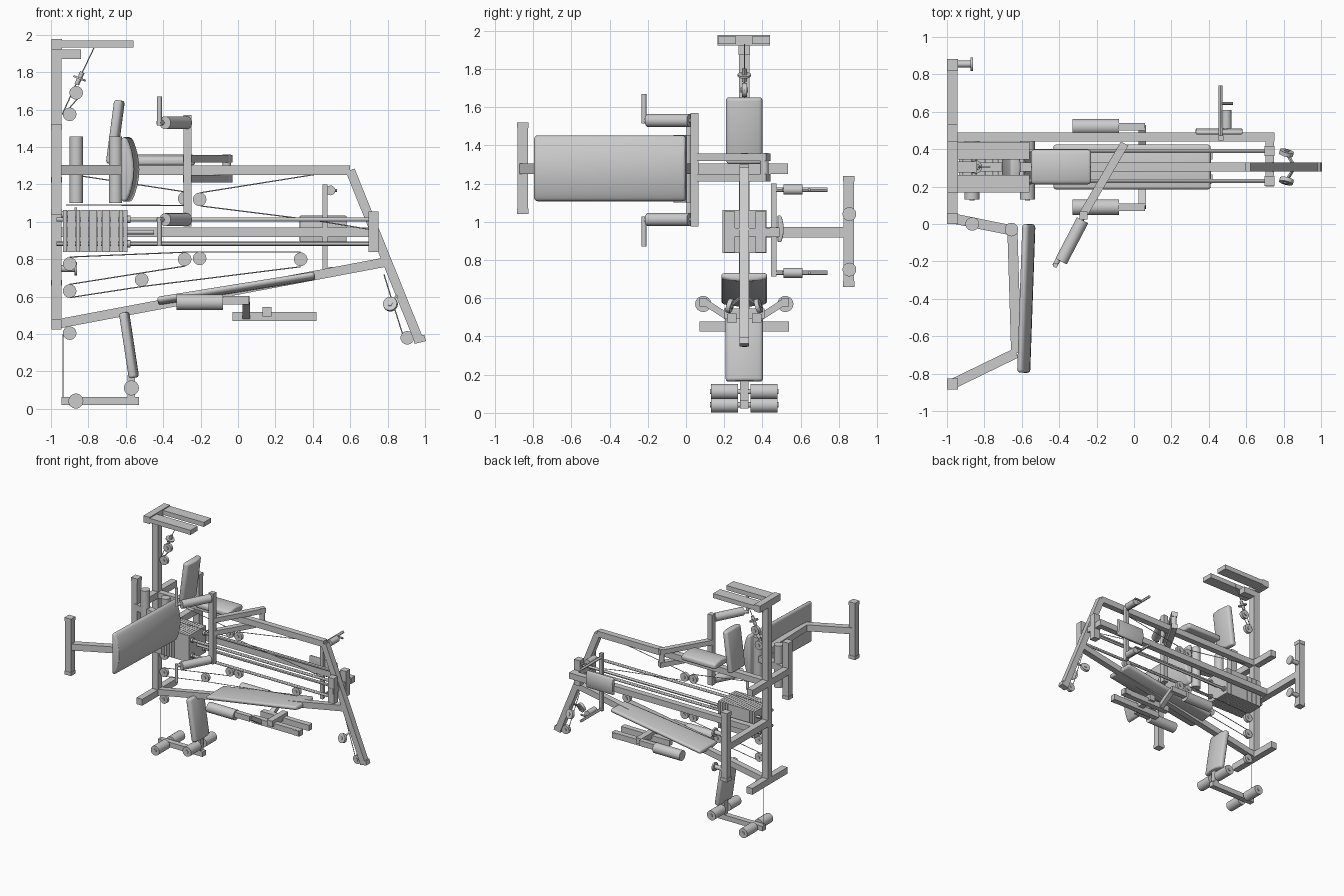
import bpy, bmesh, math
from mathutils import Vector as V, Matrix

if "Cube" in bpy.data.objects:
    bpy.data.objects.remove(bpy.data.objects["Cube"])

Y0 = 0.305          # centre plane of the frame
T = 0.054           # tube size


def finish(name, bm, mw, smooth=False):
    bmesh.ops.recalc_face_normals(bm, faces=bm.faces)
    me = bpy.data.meshes.new(name)
    bm.to_mesh(me)
    bm.free()
    me.transform(mw)
    ob = bpy.data.objects.new(name, me)
    bpy.context.collection.objects.link(ob)
    if smooth:
        bpy.context.view_layer.objects.active = ob
        bpy.ops.object.select_all(action='DESELECT')
        ob.select_set(True)
        bpy.ops.object.shade_smooth_by_angle()
    return ob


def frame(p, q, ref):
    p, q = V(p), V(q)
    d = (q - p).normalized()
    s = V(ref).cross(d).normalized()
    u = d.cross(s)
    m = Matrix((d, s, u)).transposed().to_4x4()
    m.translation = (p + q) / 2
    return m, (q - p).length


def beam(name, p, q, w=T, h=T, ref=(0, 1, 0)):
    if abs((V(q) - V(p)).normalized().dot(V(ref))) > 0.98:
        ref = (1, 0, 0)
    m, L = frame(p, q, ref)
    bm = bmesh.new()
    bmesh.ops.create_cube(bm, size=1, matrix=Matrix.Diagonal((L, w, h, 1)))
    return finish(name, bm, m)


def path(name, pts, w=T):
    for i, (a, b) in enumerate(zip(pts, pts[1:])):
        beam(f"{name}_{i + 1}", a, b, w, w)


def rod(name, p, q, r, n=20):
    p, q = V(p), V(q)
    m = (q - p).to_track_quat('Z', 'Y').to_matrix().to_4x4()
    m.translation = (p + q) / 2
    bm = bmesh.new()
    bmesh.ops.create_cone(bm, cap_ends=True, segments=n, radius1=r, radius2=r, depth=(q - p).length)
    return finish(name, bm, m, True)


def pad(name, p, q, width, thick, n, bulge=0.015, bev=0.015):
    """Cushion: domed cross-section pulled along p-q, edges rounded."""
    m, L = frame(p, q, n)
    bm = bmesh.new()
    prof = [(-width / 2, -thick / 2), (width / 2, -thick / 2)]
    for i in range(9):
        t = 1 - i / 4
        prof.append((t * width / 2, thick / 2 + bulge * (1 - t * t) - bulge * .5))
    f = bm.faces.new([bm.verts.new((-L / 2, a, b)) for a, b in prof])
    r = bmesh.ops.extrude_face_region(bm, geom=[f])
    bmesh.ops.translate(bm, vec=(L, 0, 0), verts=[v for v in r['geom'] if isinstance(v, bmesh.types.BMVert)])
    bmesh.ops.recalc_face_normals(bm, faces=bm.faces)
    edges = [e for e in bm.edges if e.calc_face_angle(0) > 0.7]
    bmesh.ops.bevel(bm, geom=edges, offset=bev, segments=3, profile=0.5, affect='EDGES')
    return finish(name, bm, m, True)


def pulley(name, c, r=0.036, axis=(0, 1, 0), t=0.026):
    a = V(axis).normalized() * t / 2
    rod(name, V(c) - a, V(c) + a, r, 24)
    rod(name + "_hub", V(c) - a * 1.5, V(c) + a * 1.5, r * .35, 10)


# floor rails (the floor side of the machine faces -x)
F = -0.97
beam("base_rail", (F, Y0, .43), (F, Y0, 1.95))
beam("base_cross_low", (F, .07, .452), (F, .54, .452))
beam("base_cross_high", (F, .03, 1.278), (F, .535, 1.278))
beam("base_rear_rail", (F, Y0, .945), (F, .85, .945))
for nm, y, a, b in (("rear_foot", .852, .66, 1.24), ("bench_foot", -.855, 1.04, 1.52), ("inner_foot", .03, 1.04, 1.52)):
    beam(nm, (F, y, a), (F, y, b))
    for z in (a + .015, b - .015):
        beam(nm + "_cap", (F, y, z - .015), (F, y, z + .015), .06, .06)
for z in (.75, 1.04):
    rod("storage_peg", (F, .855, z), (-.87, .855, z), .018, 16)
    rod("storage_flange", (-.875, .855, z), (-.862, .855, z), .036)

# foot plates at the rowing end
beam("row_cross", (F, .165, 1.95), (F, .44, 1.95), .056, .056)
beam("row_bracket", (-.95, Y0, 1.897), (-.84, Y0, 1.897), .05, .06)
for y in (.215, .392):
    beam("row_foot_plate", (-.95, y, 1.95), (-.56, y, 1.95), .038, .095)

# main uprights and boom
path("boom", [(F, Y0, 1.276), (.6, Y0, 1.276), (.968, Y0, .365)], .05)
beam("boom_tip", (.94, Y0, .365), (1, Y0, .38), .035, .05)
beam("lower_upright", (-.96, Y0, .455), (.79, Y0, .785), .05, .05)
beam("rear_upright", (F, .465, .945), (.75, .465, .945), .05, .05)

# weight stack, guide rods and top brackets
N = 15
for i in range(N):
    x = -.935 + i * .345 / N
    beam("weight_plate", (x, Y0, .95), (x + .345 / N - .002, Y0, .95), .225, .23)
for y in (.23, .39):
    for z in (.883, 1.013):
        rod("guide_rod", (F, y, z), (.74, y, z), .0115, 12)
        rod("rod_collar", (-.595, y, z), (-.575, y, z), .02, 12)
    beam("top_bracket", (.725, y, .84), (.725, y, 1.055), .055, .055)
beam("top_cross", (.725, .2, .945), (.725, .49, .945), .045, .045)
rod("selector_stem", (-.6, Y0, .945), (-.45, Y0, .945), .012, 12)

# wide bench on the front side
path("bench_frame", [(F, .03, 1.278), (-.65, -.035, 1.278), (-.63, -.69, 1.278), (F, -.855, 1.278)])
pad("bench_pad", (-.572, 0, 1.28), (-.6, -.795, 1.28), .345, .05, (1, 0, 0), .04, .018)
for x, y in ((-.865, 0), (-.655, -.03)):
    rod("bench_roller", (x, y, 1.1), (x, y, 1.455), .036, 24)

# upper seat and backrest
pad("upper_seat", (-.637, Y0, 1.65), (-.682, Y0, 1.31), .19, .05, (1, 0, -.1))
pad("upper_backrest", (-.55, Y0, 1.327), (-.23, Y0, 1.327), .185, .05, (0, 0, 1))

# press arm: pivots behind the upright and swings forward
for z in (1.338, 1.23):
    beam("press_link", (-.05, .43, z), (-.275, .045, z), .045, .04, (0, 0, 1))
rod("press_pivot", (-.06, .41, 1.21), (-.06, .41, 1.36), .022)
beam("press_crossbar", (-.27, .045, .975), (-.27, .045, 1.57), .042, .042)
for z, s in ((1.53, 1), (1.012, -1)):
    rod("press_arm", (-.265, .05, z), (-.425, -.225, z), .014, 14)
    rod("press_grip", (-.275, .02, z), (-.39, -.2, z), .034, 24)
    rod("press_handle", (-.42, -.22, z - s * .015), (-.42, -.22, z + s * .14), .013, 14)

# lower seat, leg rollers and long back pad
pad("lower_seat", (-.613, Y0, .515), (-.56, Y0, .165), .195, .048, (1, 0, .15))
beam("leg_lever", (-.945, Y0, .043), (-.53, Y0, .043), .042, .045)
beam("leg_lever_link", (-.57, Y0, .03), (-.57, Y0, .18), .04, .045)
for x, z in ((-.57, .112), (-.867, .042)):
    rod("roller_axle", (x, .125, z), (x, .485, z), .014, 14)
    for a, b in ((.132, .272), (.338, .478)):
        rod("leg_roller", (x, a, z), (x, b, z), .04, 24)
pad("long_back_pad", (-.43, Y0, .58), (.41, Y0, .715), .24, .038, (.16, 0, -1))

# fly arms under the back pad
for s in (-1, 1):
    y = Y0 + s * .215
    rod("fly_roller", (-.33, y, .57), (-.08, y, .57), .042, 24)
    beam("fly_arm", (-.1, y, .58), (.06, y, .58), .045, .04)
    beam("fly_link", (.045, y, .585), (.045, Y0 + s * .06, .485), .035, .04, (1, 0, 0))
    beam("fly_rail", (-.03, Y0 + s * .062, .495), (.42, Y0 + s * .062, .495), .048, .045)
    beam("fly_rail_end", (.39, Y0 + s * .05, .495), (.39, Y0 + s * .09, .495), .045, .05)
beam("fly_cross", (.155, .2, .52), (.155, .41, .52), .05, .05)

# rear dip station
pad("dip_pad", (.33, .492, .963), (.58, .492, .963), .14, .025, (0, 1, 0), .014, .006)
beam("dip_crossbar", (.465, .46, .715), (.465, .46, 1.2), .028, .028)
for z in (.733, 1.168):
    rod("dip_bar", (.463, .45, z), (.463, .74, z), .011, 12)
    rod("dip_grip", (.495, .51, z), (.495, .61, z), .026)
    rod("dip_peg", (.46, .645, z), (.53, .645, z), .008, 10)
    beam("dip_bracket", (.463, .52, z), (.5, .52, z), .02, .03)

# pulleys
for x, z in ((-.865, 1.69), (-.9, 1.575), (-.285, 1.125), (-.205, 1.12), (-.285, .8), (-.205, .805), (.335, .8),
             (-.515, .69), (-.9, .775), (-.9, .63), (-.9, .405), (.905, .38)):
    pulley("pulley", (x, Y0, z))
for s in (-1, 1):
    pulley("high_pulley", (.815, Y0 + s * .075, .56), .038, (.25, 1, s * .3), .022)
    beam("high_pulley_arm", (.86, Y0, .62), (.815, Y0 + s * .075, .56), .012, .012)
rod("cable_grip", (-.862, Y0, 1.735), (-.832, Y0, 1.8), .013, 12)
rod("cable_stop", (-.849, Y0, 1.762), (-.845, Y0, 1.772), .035)

# cables
for pts in (((-.935, .04), (-.935, .4)), ((-.832, 1.8), (-.77, 1.93)), ((-.9, 1.61), (-.83, 1.69)),
            ((-.94, 1.575), (-.85, 1.77)), ((-.87, 1.25), (-.28, 1.16)), ((-.2, 1.085), (.4, 1.01), (.7, .96)),
            ((-.2, 1.156), (.58, 1.28)), ((-.92, 1.09), (-.28, 1.088)), ((-.9, .812), (-.28, .838), (.335, .838)),
            ((-.9, .595), (-.515, .654), (.335, .76)), ((-.9, .666), (-.28, .764)), ((.78, .72), (.88, .4))):
    for a, b in zip(pts, pts[1:]):
        rod("cable", (a[0], Y0, a[1]), (b[0], Y0, b[1]), .003, 6)
